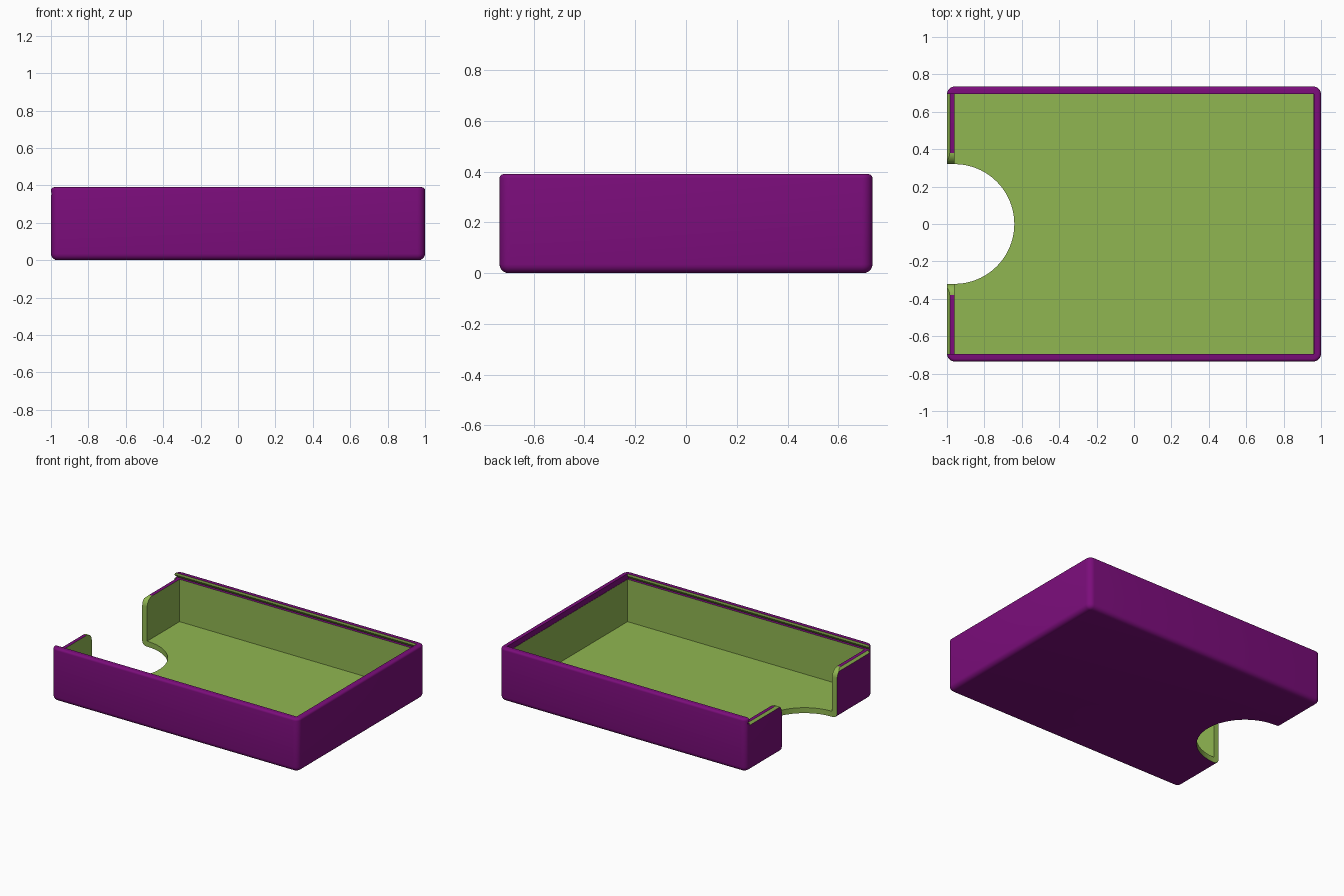
import bpy, bmesh, math

if "Cube" in bpy.data.objects:
    bpy.data.objects.remove(bpy.data.objects["Cube"])

HX, HY, H = 1.0, 0.735, 0.39      # outer half sizes and height
IX, IY = 0.96, 0.695              # inner half sizes
FLOOR, LEDGE = 0.04, 0.35         # floor top and lid ledge height
NOTCH, ROUND = 0.32, 0.06         # finger notch half width, rounded shoulder
PURPLE, GREEN = 0, 1


def material(name, rgb):
    m = bpy.data.materials.new(name)
    m.diffuse_color = (*rgb, 1)
    m.use_nodes = True
    m.node_tree.nodes["Principled BSDF"].inputs["Base Color"].default_value = m.diffuse_color
    return m


mats = [material("purple", (0.2, 0.004, 0.2)), material("green", (0.28, 0.47, 0.083))]


def finish(name, bm, index):
    bmesh.ops.recalc_face_normals(bm, faces=bm.faces)
    for f in bm.faces:
        f.material_index = index
    me = bpy.data.meshes.new(name)
    bm.to_mesh(me)
    bm.free()
    for m in mats:
        me.materials.append(m)
    ob = bpy.data.objects.new(name, me)
    bpy.context.collection.objects.link(ob)
    return ob


def loft(name, rings, index):
    """Closed solid through rings of equal point count."""
    bm = bmesh.new()
    loops = [[bm.verts.new(p) for p in ring] for ring in rings]
    n = len(loops[0])
    for a, b in zip(loops, loops[1:]):
        for i in range(n):
            j = (i + 1) % n
            bm.faces.new((a[i], a[j], b[j], b[i]))
    bm.faces.new(loops[0][::-1])
    bm.faces.new(loops[-1])
    return finish(name, bm, index)


def prism_x(name, profile, x0, x1):
    return loft(name, [[(x, y, z) for y, z in profile] for x in (x0, x1)], GREEN)


def prism_z(name, profile, z0, z1):
    return loft(name, [[(x, y, z) for x, y in profile] for z in (z0, z1)], GREEN)


def rounded_ring(inset, z, radius=0.042, steps=6):
    r = radius - inset
    pts = []
    for k, (sx, sy) in enumerate(((1, 1), (-1, 1), (-1, -1), (1, -1))):
        for i in range(steps + 1):
            a = math.pi / 2 * (k + i / steps)
            pts.append((sx * (HX - radius) + r * math.cos(a),
                        sy * (HY - radius) + r * math.sin(a), z))
    return pts


# Outer body with a soft bottom edge and a tighter top edge
levels = []
for r, z, s in ((0.035, 0.035, -1), (0.016, H - 0.016, 1)):
    arc = [math.pi / 2 * i / 5 for i in range(6)]
    part = [(r * (1 - math.cos(a)), z + s * r * math.sin(a)) for a in arc]
    levels += part[::-1] if s < 0 else part
tray = loft("tray", [rounded_ring(i, z) for i, z in levels], PURPLE)

# Interior
cutters = [prism_z("cavity_cutter", [(-IX, -IY), (IX, -IY), (IX, IY), (-IX, IY)],
                   FLOOR, LEDGE + 0.01)]

# Dovetail channel for a sliding lid, open at the left end
half = [(IY + 0.02, LEDGE), (IY, LEDGE + 0.023), (IY, 0.5)]
slot = prism_x("lid_slot_cutter", half + [(-y, z) for y, z in half[::-1]], -1.1, IX + 0.002)
for f in slot.data.polygons:
    if f.normal.z > 0.9 or f.normal.z < -0.9 or f.normal.x > 0.9:
        f.material_index = PURPLE
slot.data.polygons.update()if hasattr(slot.data.polygons, "update") else None
cutters.append(slot)

# Eased outer edge on the low left wall
ease = [(-1.02, LEDGE - 0.035), (-0.985, LEDGE), (-0.98, LEDGE + 0.01), (-1.02, LEDGE + 0.01)]
cutters.append(loft("edge_cutter", [[(x, y, z) for x, z in ease] for y in (-IY, IY)], GREEN))

# Finger notch: half round in the floor, rounded shoulders in the wall
cutters.append(prism_z("floor_notch_cutter",
                       [(-IX + NOTCH * math.cos(a), NOTCH * math.sin(a))
                        for a in (math.tau * i / 96 for i in range(96))], -0.1, 0.2))
side = [(NOTCH, -0.1)]
for i in range(9):
    a = math.pi / 2 * i / 8
    side.append((NOTCH + ROUND * (1 - math.cos(a)), LEDGE - ROUND + ROUND * math.sin(a)))
side.append((NOTCH + ROUND, LEDGE + 0.015))
cutters.append(prism_x("wall_notch_cutter", side + [(-y, z) for y, z in side[::-1]],
                       -1.1, -IX + 0.004))

for c in cutters:
    c.hide_render = True
    mod = tray.modifiers.new(c.name, 'BOOLEAN')
    mod.operation, mod.solver, mod.object = 'DIFFERENCE', 'EXACT', c

# Bake the cuts, then drop the helpers
dg = bpy.context.evaluated_depsgraph_get()
baked = bpy.data.meshes.new_from_object(tray.evaluated_get(dg))
tray.modifiers.clear()
tray.data = baked
for c in cutters:
    bpy.data.objects.remove(c)

bpy.context.view_layer.objects.active = tray
tray.select_set(True)
bpy.ops.object.shade_smooth_by_angle(angle=math.radians(30))
